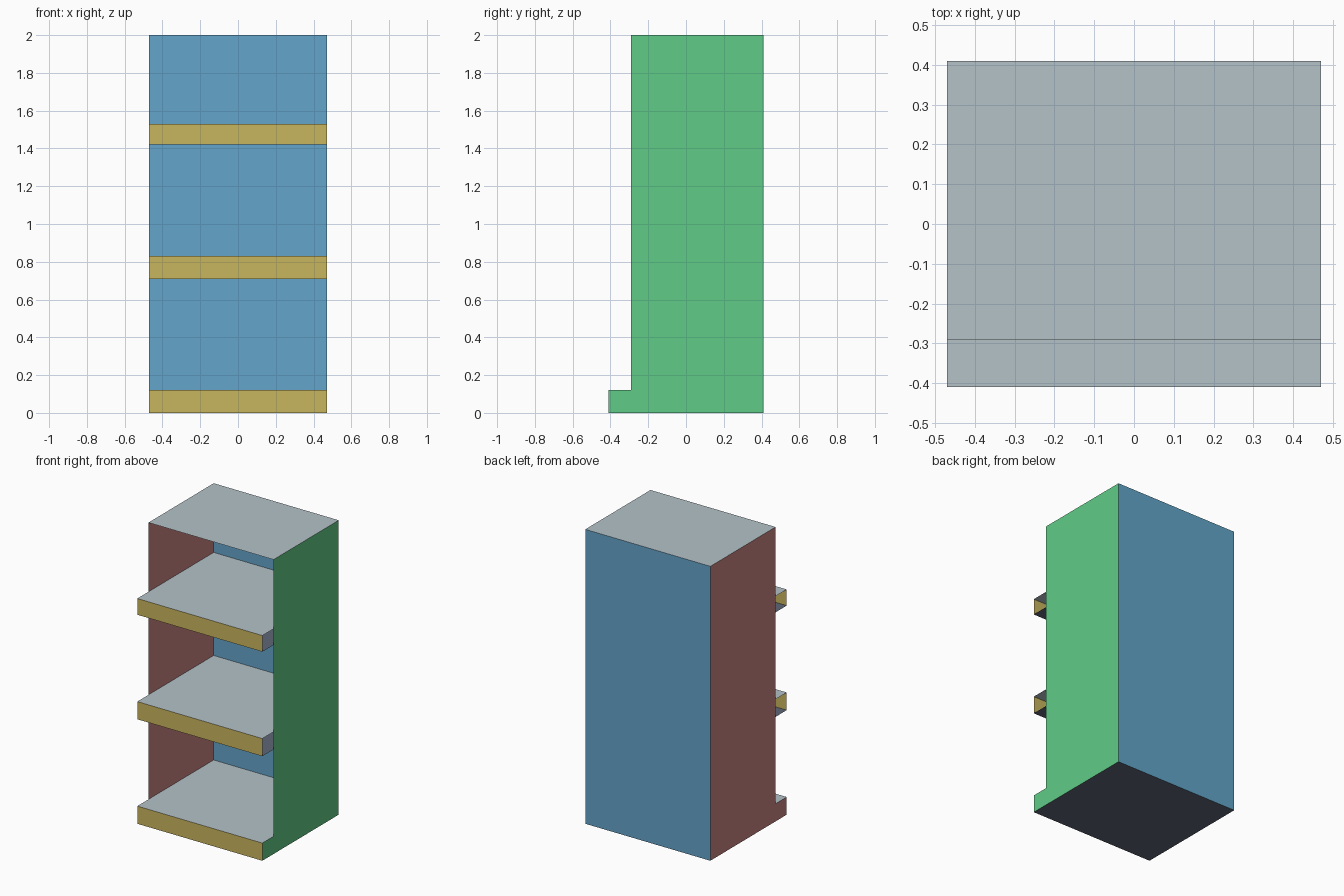
import bpy

if "Cube" in bpy.data.objects:
    bpy.data.objects.remove(bpy.data.objects["Cube"])

W, BACK, FRONT, LIP, TOP = 0.47, 0.41, -0.29, -0.41, 2.0
SHELF_LEVELS = [(0.0, 0.12), (0.71, 0.83), (1.42, 1.53)]


def material(name, hex_colour):
    def linear(c):
        return c / 12.92 if c <= 0.04045 else ((c + 0.055) / 1.055) ** 2.4
    rgb = [linear(int(hex_colour[i:i + 2], 16) / 255) for i in (0, 2, 4)]
    m = bpy.data.materials.new(name)
    m.diffuse_color = (*rgb, 1.0)
    m.use_nodes = True
    m.node_tree.nodes["Principled BSDF"].inputs["Base Color"].default_value = m.diffuse_color
    return m


GREY = material("pale grey", "B5C2C8")
TAN = material("tan", "C9B65F")
DARK = material("slate", "5E6675")
BLUE = material("blue", "64A6CB")
GREEN = material("green", "61CB87")
RED = material("dusty red", "C98383")


def sheet(name, verts, faces, mats):
    """Thin open sheet part; one material per face."""
    me = bpy.data.meshes.new(name)
    me.from_pydata(verts, [], faces)
    for m in dict.fromkeys(mats):
        me.materials.append(m)
    order = list(dict.fromkeys(mats))
    for poly, m in zip(me.polygons, mats):
        poly.material_index = order.index(m)
    me.update()
    ob = bpy.data.objects.new(name, me)
    bpy.context.collection.objects.link(ob)
    return ob


# Side panels: L-shaped profile with a low step at the front
lip_z = SHELF_LEVELS[0][1]
profile = [(LIP, 0), (BACK, 0), (BACK, TOP), (FRONT, TOP), (FRONT, lip_z), (LIP, lip_z)]
for name, x, mat in (("right_panel", W, GREEN), ("left_panel", -W, RED)):
    loop = list(range(len(profile)))
    sheet(name, [(x, y, z) for y, z in profile], [loop if x > 0 else loop[::-1]], [mat])

# Back and top panels
sheet("back_panel", [(W, BACK, 0), (-W, BACK, 0), (-W, BACK, TOP), (W, BACK, TOP)],
      [(0, 1, 2, 3)], [BLUE])
sheet("top_panel", [(-W, FRONT, TOP), (W, FRONT, TOP), (W, BACK, TOP), (-W, BACK, TOP)],
      [(0, 1, 2, 3)], [GREY])

# Shelves: top, front edge and underside, open at the ends
for i, (z0, z1) in enumerate(SHELF_LEVELS):
    section = [(BACK, z0), (LIP, z0), (LIP, z1), (BACK, z1)]
    verts = [(x, y, z) for y, z in section for x in (-W, W)]
    faces = [(2 * k, 2 * k + 1, 2 * k + 3, 2 * k + 2) for k in range(3)]
    sheet(f"shelf_{i + 1}", verts, faces, [DARK, TAN, GREY])
